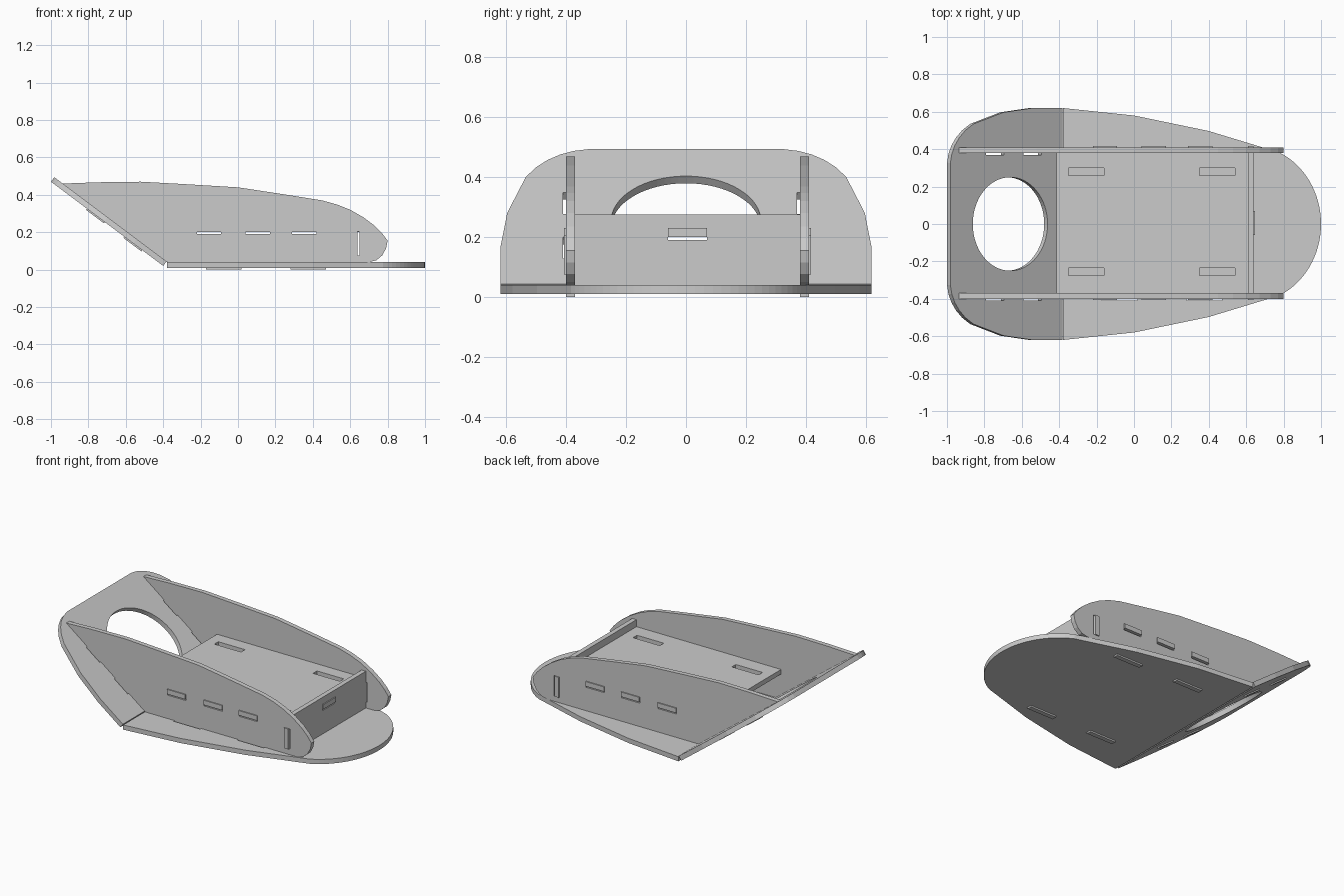
import bpy, bmesh, math
from mathutils import Matrix

if "Cube" in bpy.data.objects:
    bpy.data.objects.remove(bpy.data.objects["Cube"])

T = 0.03  # sheet thickness


def rect(x0, x1, y0, y1):
    return [(x0, y0), (x1, y0), (x1, y1), (x0, y1)]


def sheet(name, outline, holes, u, v, origin):
    """Flat cut sheet: outline and holes in the u/v plane, centred on origin."""
    cu = bpy.data.curves.new(name + "_outline", 'CURVE')
    cu.dimensions = '2D'
    cu.fill_mode = 'BOTH'
    cu.extrude = T / 2
    for loop in [outline] + holes:
        sp = cu.splines.new('POLY')
        sp.points.add(len(loop) - 1)
        for p, (a, b) in zip(sp.points, loop):
            p.co = (a, b, 0, 1)
        sp.use_cyclic_u = True
    tmp = bpy.data.objects.new(name + "_tmp", cu)
    bpy.context.collection.objects.link(tmp)
    bpy.context.view_layer.update()
    dg = bpy.context.evaluated_depsgraph_get()
    me = bpy.data.meshes.new_from_object(tmp.evaluated_get(dg))
    bpy.data.objects.remove(tmp)
    bm = bmesh.new()
    bm.from_mesh(me)
    bmesh.ops.remove_doubles(bm, verts=bm.verts, dist=1e-5)
    w = (u[1]*v[2] - u[2]*v[1], u[2]*v[0] - u[0]*v[2], u[0]*v[1] - u[1]*v[0])
    m = Matrix([(u[i], v[i], w[i], origin[i]) for i in range(3)] + [(0, 0, 0, 1)])
    bmesh.ops.transform(bm, matrix=m, verts=bm.verts)
    bmesh.ops.recalc_face_normals(bm, faces=bm.faces)
    bm.to_mesh(me)
    bm.free()
    for p in me.polygons:
        p.use_smooth = False
    ob = bpy.data.objects.new(name, me)
    bpy.context.collection.objects.link(ob)


def both(half):
    """Close a half outline by mirroring it in its second coordinate."""
    return half + [(a, -b) for a, b in reversed(half) if b > 1e-6]


X, Y, Z = (1, 0, 0), (0, 1, 0), (0, 0, 1)
SIDES = ((-0.41, -0.37), (0.37, 0.41))       # slots for the side panels
FLOOR_TABS = ((-0.17, 0.02), (0.28, 0.47))   # x ranges
SLOPE_TABS = ((0.14, 0.26), (0.39, 0.51))    # distances up the slope
SHELF_TABS = ((-0.22, -0.09), (0.04, 0.17), (0.29, 0.42))

# Base plate with rounded nose
half = [(-0.38, 0.62), (0, 0.58), (0.4, 0.497), (0.66, 0.418)]
for i in range(17):
    t = math.radians(66) * (1 - i / 16)
    half.append((0.62 + 0.38 * math.cos(t), 0.42 * math.sin(t)))
sheet("base_plate", both(half),
      [rect(*x, *y) for x in FLOOR_TABS for y in SIDES], X, Y, (0, 0, 0.025))

# Sloped back plate with round opening
half = [(0, 0.62), (0.2, 0.62), (0.395, 0.597), (0.595, 0.535), (0.65, 0.5),
        (0.69, 0.462), (0.72, 0.42), (0.74, 0.375), (0.75, 0.325)]
circle = [(0.35 + 0.25 * math.cos(a * math.tau / 64), 0.25 * math.sin(a * math.tau / 64))
          for a in range(64)]
sheet("back_plate", both(half),
      [circle] + [rect(*u, *y) for u in SLOPE_TABS for y in SIDES],
      (-0.8, 0, 0.6), Y, (-0.391, 0, 0.032))

# Side panels with tabs along the slope and the floor


def slope(d, h):
    return (-0.4 - 0.8 * d + 0.6 * h, 0.02 + 0.6 * d + 0.8 * h)


side = [(-0.94, 0.46), (-0.75, 0.467), (-0.52, 0.47), (-0.3, 0.458), (0, 0.44), (0.25, 0.402),
        (0.45, 0.37), (0.53, 0.348), (0.6, 0.32), (0.67, 0.28), (0.73, 0.235),
        (0.77, 0.195), (0.8, 0.155), (0.792, 0.115), (0.772, 0.077), (0.74, 0.05), (0.7, 0.04)]
for a, b in reversed(FLOOR_TABS):
    side += [(b, 0.04), (b, 0), (a, 0), (a, 0.04)]
side.append((-0.377, 0.04))
for a, b in SLOPE_TABS:
    side += [slope(a, T), slope(a, -0.008), slope(b, -0.008), slope(b, T)]
slots = [rect(*x, 0.19, 0.23) for x in SHELF_TABS] + [rect(0.61, 0.65, 0.075, 0.205)]
for name, y in (("side_panel_front", -0.385), ("side_panel_back", 0.395)):
    sheet(name, side, slots, X, Z, (0, y, 0))

# Shelf with side tabs, front tab and four strap slots
lo, hi, lo_tab, hi_tab = -0.37, 0.38, -0.407, 0.417
shelf = [(-0.415, lo)]
for a, b in SHELF_TABS:
    shelf += [(a, lo), (a, lo_tab), (b, lo_tab), (b, lo)]
shelf += [(0.61, lo), (0.61, -0.06), (0.646, -0.06), (0.646, 0.07), (0.61, 0.07), (0.61, hi)]
for a, b in reversed(SHELF_TABS):
    shelf += [(b, hi), (b, hi_tab), (a, hi_tab), (a, hi)]
shelf.append((-0.415, hi))
straps = [rect(*x, *y) for x in ((-0.35, -0.16), (0.35, 0.54))
          for y in ((-0.275, -0.235), (0.26, 0.3))]
sheet("shelf", shelf, straps, X, Y, (0, 0, 0.215))

# Front cross panel with side tabs and a slot for the shelf
front = [(lo, 0.04), (hi, 0.04), (hi, 0.075), (hi_tab, 0.075), (hi_tab, 0.205), (hi, 0.205),
         (hi, 0.275), (lo, 0.275), (lo, 0.205), (lo_tab, 0.205), (lo_tab, 0.075), (lo, 0.075)]
sheet("cross_panel", front, [rect(-0.06, 0.07, 0.19, 0.23)], Y, Z, (0.625, 0, 0))
